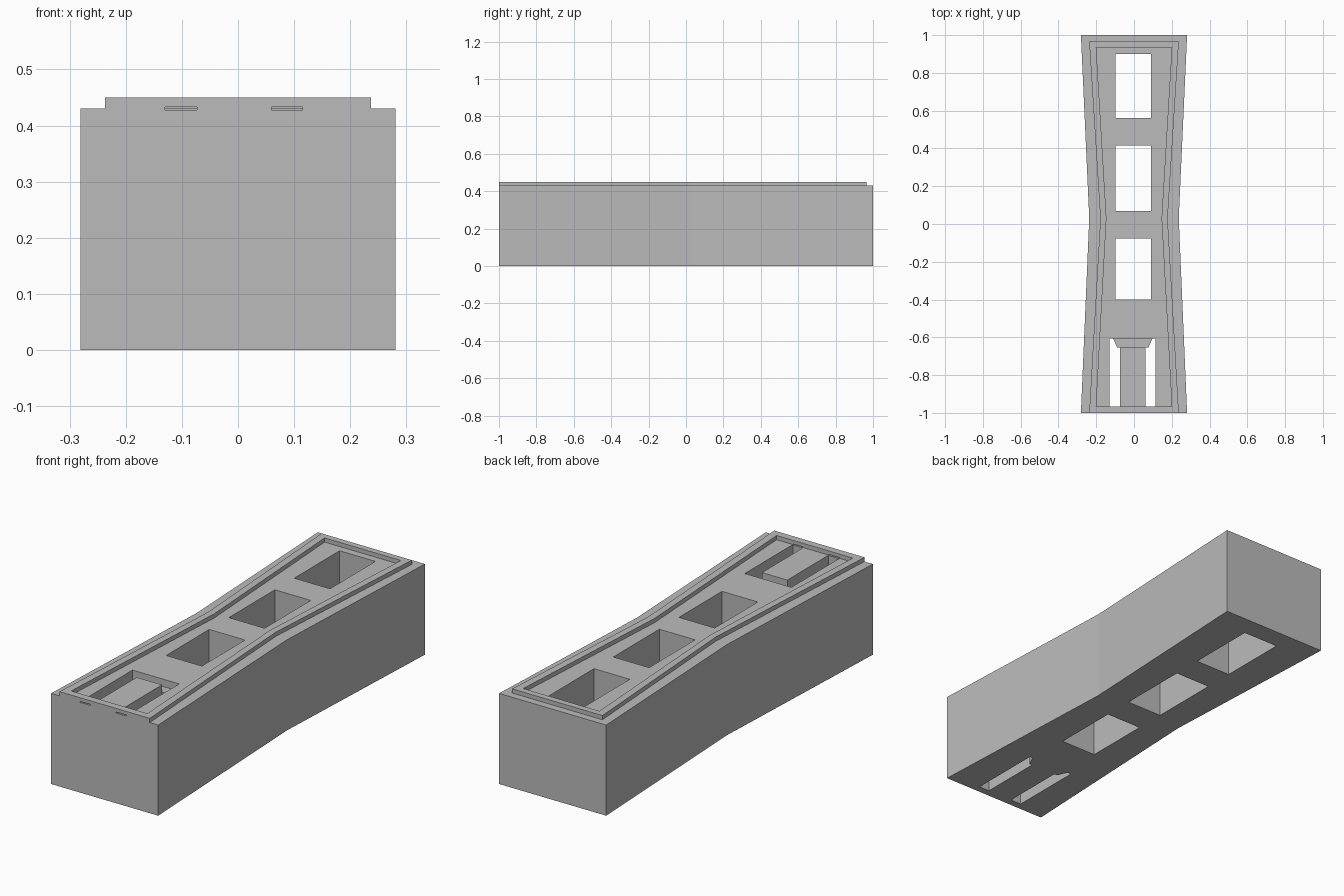
import bpy
import bmesh

cube = bpy.data.objects.get("Cube")
if cube:
    bpy.data.objects.remove(cube, do_unlink=True)

grey = bpy.data.materials.new("plain grey")
grey.use_nodes = True
grey.diffuse_color = (0.5, 0.5, 0.5, 1)
grey.node_tree.nodes["Principled BSDF"].inputs["Base Color"].default_value = (0.5, 0.5, 0.5, 1)

DECK, TOP = 0.43, 0.45


def prism(name, outline, low, high):
    """Extrude an outline in x and y between two heights."""
    bm = bmesh.new()
    base = bm.faces.new([bm.verts.new((x, y, low)) for x, y in outline])
    up = bmesh.ops.extrude_face_region(bm, geom=[base])["geom"]
    for v in up:
        if isinstance(v, bmesh.types.BMVert):
            v.co.z = high
    bmesh.ops.recalc_face_normals(bm, faces=bm.faces)
    mesh = bpy.data.meshes.new(name)
    bm.to_mesh(mesh)
    bm.free()
    mesh.materials.append(grey)
    ob = bpy.data.objects.new(name, mesh)
    bpy.context.collection.objects.link(ob)
    return ob


def box(name, x0, x1, y0, y1, low, high):
    return prism(name, [(x0, y0), (x1, y0), (x1, y1), (x0, y1)], low, high)


def waisted(end, waist, front, back):
    """Plan outline that narrows at the middle."""
    mid = 0.03
    return [(-end, front), (end, front), (waist, mid),
            (end, back), (-end, back), (-waist, mid)]


def cut(target, cutter):
    cutter.hide_render = True
    mod = target.modifiers.new("cut", "BOOLEAN")
    mod.operation = "DIFFERENCE"
    mod.solver = "EXACT"
    mod.object = cutter
    bpy.context.view_layer.objects.active = target
    bpy.ops.object.modifier_apply(modifier=mod.name)
    bpy.data.objects.remove(cutter, do_unlink=True)


# Main block and the raised rim standing on its deck
body = prism("body", waisted(0.281, 0.237, -1, 1), 0, DECK)
rim = prism("rim", waisted(0.237, 0.178, -1, 0.965), DECK, TOP)
cut(rim, prism("rim_opening", waisted(0.2, 0.146, -0.965, 0.935), 0.4, 0.5))

# Three rectangular wells through the block
for y0, y1 in ((-0.4, -0.077), (0.07, 0.415), (0.56, 0.9)):
    cut(body, box("well_cutter", -0.097, 0.091, y0, y1, -0.1, 0.6))

# Shallow groove behind the tongue
cut(body, box("groove_cutter", -0.13, 0.115, -0.655, -0.605, 0.395, 0.6))

# Slots either side of the tongue, narrowing outward at the back
for outer, inner, side in ((-0.13, -0.073, -1), (0.115, 0.06, 1)):
    outline = [(outer, -0.965), (inner, -0.965), (inner, -0.655),
               (inner + side * 0.016, -0.655), (inner + side * 0.038, -0.605),
               (outer, -0.605)]
    cut(body, prism("slot_cutter", outline, -0.1, 0.6))

    # Thin openings through the front wall
    x0, x1 = sorted((outer, inner))
    for part in (body, rim):
        cut(part, box("front_opening_cutter", x0, x1, -1.1, -0.95, 0.428, 0.433))
